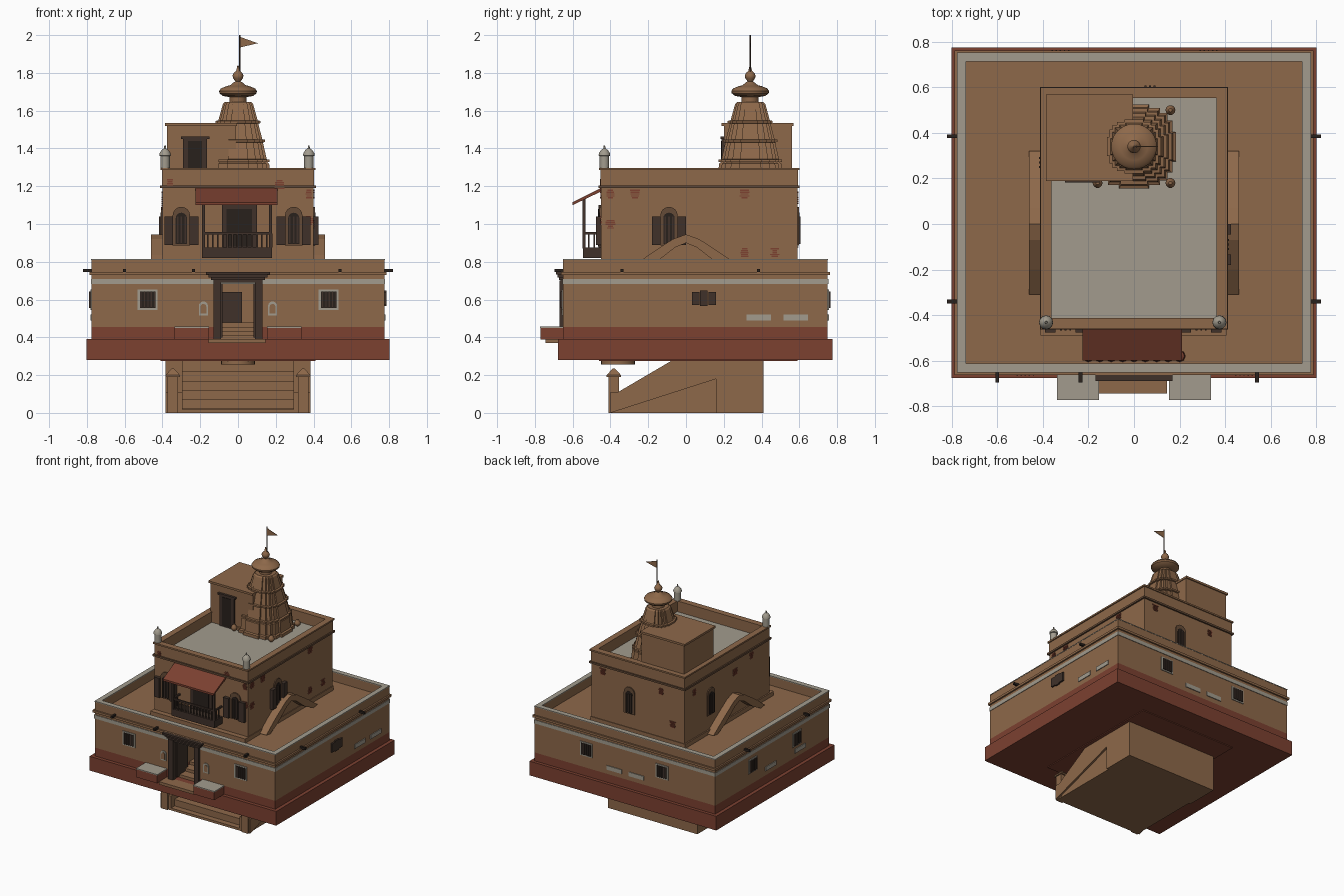
import bpy, bmesh, random
from math import pi, sin, cos, radians
from mathutils import Matrix, Vector

random.seed(4)
default = bpy.data.objects.get("Cube")
if default:
    bpy.data.objects.remove(default)


def material(name, *rgb):
    m = bpy.data.materials.new(name)
    m.use_nodes = True
    m.diffuse_color = (*rgb, 1)
    m.node_tree.nodes["Principled BSDF"].inputs["Base Color"].default_value = (*rgb, 1)
    return m


PLASTER = material("brown plaster", .27, .14, .068)
CLAY = material("red clay", .2, .052, .03)
STONE = material("grey lime stone", .36, .33, .27)
WOOD = material("dark wood", .05, .031, .023)
SHADE = material("dark recess", .022, .015, .012)
TRIM = material("dark brown trim", .13, .07, .038)
FLAT = Matrix.Identity(4)


def finish(name, bm, mat, matrix=FLAT, smooth=False):
    bmesh.ops.recalc_face_normals(bm, faces=bm.faces[:])
    mesh = bpy.data.meshes.new(name)
    bm.to_mesh(mesh)
    bm.free()
    mesh.materials.append(mat)
    ob = bpy.data.objects.new(name, mesh)
    ob.matrix_world = matrix
    bpy.context.collection.objects.link(ob)
    if smooth:
        bpy.ops.object.select_all(action='DESELECT')
        ob.select_set(True)
        bpy.context.view_layer.objects.active = ob
        bpy.ops.object.shade_smooth_by_angle(angle=radians(40))
    return ob


def boxes(name, mat, spans, matrix=FLAT):
    """Each span is x0, x1, y0, y1, z0, z1."""
    bm = bmesh.new()
    for x0, x1, y0, y1, z0, z1 in spans:
        scale = Matrix.Diagonal((x1 - x0, y1 - y0, z1 - z0, 1))
        move = Matrix.Translation(((x0 + x1) / 2, (y0 + y1) / 2, (z0 + z1) / 2))
        bmesh.ops.create_cube(bm, size=1, matrix=move @ scale)
    return finish(name, bm, mat, matrix)


def prism(name, mat, outline, depth0, depth1, matrix=FLAT):
    """Extrude an outline in the local x-z plane along y."""
    bm = bmesh.new()
    face = bm.faces.new([bm.verts.new((x, depth0, z)) for x, z in outline])
    new = bmesh.ops.extrude_face_region(bm, geom=[face])["geom"]
    bmesh.ops.translate(bm, verts=[v for v in new if isinstance(v, bmesh.types.BMVert)],
                        vec=(0, depth1 - depth0, 0))
    return finish(name, bm, mat, matrix)


def loft(name, mat, rings, centre, smooth=False):
    bm = bmesh.new()
    loops = [[bm.verts.new(p) for p in ring] for ring in rings]
    n = len(loops[0])
    for a, b in zip(loops, loops[1:]):
        for i in range(n):
            bm.faces.new((a[i], a[(i + 1) % n], b[(i + 1) % n], b[i]))
    bm.faces.new(loops[0])
    bm.faces.new(loops[-1])
    return finish(name, bm, mat, Matrix.Translation(centre), smooth)


def turned(name, mat, profile, centre, sides=16):
    turn = [2 * pi * i / sides for i in range(sides)]
    return loft(name, mat, [[(r * cos(a), r * sin(a), z) for a in turn] for r, z in profile], centre, True)


def ring_wall(name, mat, hx, hy, cy, t, z0, z1):
    return boxes(name, mat, [(-hx, hx, cy - hy, cy - hy + t, z0, z1), (-hx, hx, cy + hy - t, cy + hy, z0, z1),
                             (-hx, -hx + t, cy - hy + t, cy + hy - t, z0, z1),
                             (hx - t, hx, cy - hy + t, cy + hy - t, z0, z1)])


def wall_frame(side, hx, hy, cy):
    """Local frame on a wall: x along it, -y outward. Sides: front, right, back, left."""
    reach = hy if side % 2 == 0 else hx
    return Matrix.Translation((0, cy, 0)) @ Matrix.Rotation(side * pi / 2, 4, 'Z') @ Matrix.Translation((0, -reach, 0))


LOW = [wall_frame(s, .775, .7, .05) for s in range(4)]
HIGH = [wall_frame(s, .4, .52, .07) for s in range(4)]

# Stair block under the building
boxes("stair_block", PLASTER, [(-.385, .385, .16, .41, 0, .28)])
boxes("stair_steps", PLASTER, [(-.37, .37, -.4 + .056 * i, -.344 + .056 * i, 0, .018 + .018 * i) for i in range(10)])
boxes("upper_treads", PLASTER, [(-.3, .3, -.36 + .1 * i, .16, .02 + .05 * i, .07 + .05 * i) for i in range(4)])
side_on = Matrix.Rotation(pi / 2, 4, 'Z')
for s in (-1, 1):
    prism("stair_side_wall", PLASTER, [(-.4, 0), (-.4, .11), (-.36, .11), (-.07, .28), (.16, .28), (.16, .18)],
          s * .295, s * .385, side_on)
    boxes("stair_post", PLASTER, [(s * .345 - .028, s * .345 + .028, -.41, -.354, 0, .2)])
    loft("stair_post_cap", PLASTER, [[(x * r, y * r, z) for x, y in ((-1, -1), (1, -1), (1, 1), (-1, 1))]
                                     for r, z in ((.038, .19), (.038, .2), (.006, .235))], (s * .345, -.382, 0))
turned("half_round_step", PLASTER, [(.09, .255), (.09, .28)], (0, -.36, 0), 24)
boxes("underside_plate", CLAY, [(-.41, .41, -.46, .59, .274, .28)])

# Plinth and ground storey with a doorway
boxes("plinth", CLAY, [(-.802, .802, -.677, .775, .28, .39)])
for name, mat, z0, z1, grow in (("wall_foot", CLAY, .39, .455, 0), ("ground_wall", PLASTER, .455, .7, 0)):
    boxes(name, mat, [(-.775, -.095, -.65, .75, z0, z1), (.09, .775, -.65, .75, z0, z1),
                      (-.095, .09, -.2, .75, z0, z1)])
boxes("terrace_floor", PLASTER, [(-.775, .775, -.65, .75, .7, .742)])
ring_wall("lime_band", STONE, .779, .704, .05, .02, .682, .71)
ring_wall("terrace_ledge", PLASTER, .787, .712, .05, .04, .73, .747)
ring_wall("terrace_parapet", PLASTER, .775, .7, .05, .036, .742, .81)
ring_wall("parapet_coping", STONE, .777, .702, .05, .039, .81, .816)

# Doorway, inner steps and benches
boxes("inner_steps", PLASTER, [(-.095, .09, -.6 + .07 * i, -.2, .39 + .022 * i, .412 + .022 * i) for i in range(4)])
boxes("inner_door", WOOD, [(-.085, .02, -.21, -.2, .47, .64)])
boxes("door_frame", WOOD, [(s * .11 - .02, s * .11 + .02, -.67, -.63, .39, .7) for s in (-1, 1)]
      + [(-.13 - .013 * i, .13 + .013 * i, -.665 - .008 * i, -.63, .69 + .014 * i, .704 + .014 * i) for i in range(4)])
boxes("door_leaves", WOOD, [(s * .088 - .007, s * .088 + .007, -.63, -.5, .4, .69) for s in (-1, 1)])
boxes("door_step", PLASTER, [(-.155, .145, -.745, -.65, .37, .392)])
for s in (-1, 1):
    x = s * .245
    boxes("bench", CLAY, [(x - .09, x + .09, -.77, -.65, .388, .452)])
    boxes("bench_top", STONE, [(x - .092, x + .092, -.772, -.65, .45, .457)])


def arch(half, z0, spring, x=0):
    return [(x - half, z0), (x + half, z0)] + [
        (x + half * cos(pi * i / 8), spring + half * sin(pi * i / 8)) for i in range(9)]


# Small barred windows, niches, lime panels and spouts on the ground storey
def barred_window(x, frame):
    boxes("window_surround", STONE, [(x - .053, x + .053, -.006, .01, .545, .652)], frame)
    boxes("window_opening", SHADE, [(x - .04, x + .04, -.009, .01, .555, .642)], frame)
    boxes("window_bars", WOOD, [(x - .036 + .018 * i, x - .03 + .018 * i, -.014, 0, .555, .642) for i in range(5)], frame)


for side, spots in enumerate(((-.48, .48), (), (-.33, .32), (-.24, .3))):
    for x in spots:
        barred_window(x, LOW[side])
boxes("shuttered_vent", WOOD, [(.045 + k * .043 - .02, .045 + k * .043 + .02, -.012, .01, .572 - h, .64 + h)
                               for k, h in ((-1, 0), (0, .007), (1, 0))], LOW[1])
for side, spots in enumerate(((), (.335, .53), (-.09, .1), (-.02, .34))):
    boxes("lime_panels", STONE, [(x - .065, x + .065, -.006, .01, .49, .522) for x in spots], LOW[side])
for x in (-.183, .183):
    prism("niche_surround", STONE, arch(.024, .515, .566, x), -.006, .01, LOW[0])
    prism("niche", PLASTER, arch(.015, .525, .562, x), -.009, .01, LOW[0])
for side, spots in enumerate(((-.6, -.235, .54), (-.39, .335), (), (-.335, .39))):
    boxes("rain_spouts", SHADE, [(x - .008, x + .008, -.045, .01, .745, .762) for x in spots], LOW[side])

# Upper storey and flat roof
boxes("upper_footing", PLASTER, [(-.41, .405, -.49, .595, .74, .775)])
boxes("upper_wall", PLASTER, [(-.4, .4, -.45, .59, .742, 1.2)])
boxes("roof_floor", STONE, [(-.38, .38, -.43, .57, 1.2, 1.212)])
ring_wall("roof_ledge", TRIM, .412, .532, .07, .04, 1.19, 1.204)
ring_wall("roof_parapet", PLASTER, .402, .522, .07, .036, 1.2, 1.288)
ring_wall("roof_coping", PLASTER, .41, .53, .07, .047, 1.285, 1.297)


def arched_window(x, frame, shutters=True):
    prism("arch_surround", TRIM, arch(.046, .885, 1.045, x), -.008, .01, frame)
    prism("arch_opening", SHADE, arch(.03, .895, 1.03, x), -.011, .01, frame)
    boxes("arch_bars", WOOD, [(x + k * .02 - .004, x + k * .02 + .004, -.017, 0, .895, 1.04) for k in (-1, 0, 1)], frame)
    if shutters:
        boxes("shutters", WOOD, [(x + s * .067 - .023, x + s * .067 + .023, -.026, 0, .888, 1.04) for s in (-1, 1)], frame)


arched_window(-.3, HIGH[0])
arched_window(.295, HIGH[0])
arched_window(-.16, HIGH[1])
arched_window(-.07, HIGH[2], False)
arched_window(-.2, HIGH[3], False)

# Patches of bare brick on the upper walls
for side, spots in enumerate((((.375, 1.16), (.375, 1.02), (-.36, 1.215), (.22, 1.21)),
                              ((-.34, 1.16), (-.47, 1.16), (-.47, 1), (.24, 1.16), (.24, .85), (.4, .85)),
                              ((-.3, 1.15), (.2, 1.13), (.3, .9)), ((.3, 1.15), (-.4, 1.13), (.1, 1.1)))):
    bricks = []
    for x, z in spots:
        for row in range(5):
            w = random.uniform(.012, .027)
            bricks.append((x - w, x + w, -.005, .005, z + .01 * row - .025, z + .01 * row - .018))
    boxes("bare_bricks", CLAY, bricks, HIGH[side])

# Sloping side buttresses shaped like a low gable
ridge = [(-.31, .75), (-.2, .835), (-.07, .92), (0, .945), (.07, .92), (.2, .835), (.32, .75)]
under = [(x * .84, max(z - .045, .742)) for x, z in reversed(ridge)]
for s in (-1, 1):
    prism("side_buttress", PLASTER, ridge + under, s * .395, s * .46, side_on)

# Balcony
boxes("balcony_floor", WOOD, [(-.19, .18, -.545, -.45, .82, .875)])
boxes("balcony_rails", WOOD, [(-.19, .18, -.545, -.533, .945, .957)]
      + [(x - .006, x + .006, -.545, -.45, .945, .957) for x in (-.184, .174)])
boxes("balcony_balusters", WOOD, [(-.19 + .026 * i, -.181 + .026 * i, -.543, -.535, .875, .95) for i in range(15)]
      + [(x - .004, x + .004, y, y + .008, .875, .95) for x in (-.184, .174) for y in (-.52, -.49)])
boxes("balcony_posts", WOOD, [(x - .008, x + .008, -.547, -.531, .87, 1.14) for x in (-.182, .172)]
      + [(-.19, .18, -.547, -.531, 1.115, 1.132)])
boxes("balcony_door", WOOD, [(-.085, .1, -.462, -.44, .875, 1.1)])
boxes("balcony_door_panel", SHADE, [(-.06, .075, -.466, -.44, .88, 1.08)])
prism("balcony_roof", CLAY, [(-.6, 1.1), (-.6, 1.115), (-.45, 1.19), (-.45, 1.172)], .225, -.21, side_on)
for i in range(9):
    turned("edge_tile", CLAY, [(.026, .742), (.022, .765), (.006, .775)], (-.2 + .05 * i, -.58, 0), 8)

# Roof corner finials
for x in (-.386, .375):
    turned("corner_finial", STONE, [(.025, 1.29), (.025, 1.36), (.031, 1.362), (.029, 1.375), (.018, 1.392),
                                    (.006, 1.4), (.004, 1.415)], (x, -.432, 0), 12)

# Roof room
boxes("roof_room", PLASTER, [(-.375, -.01, .2, .56, 1.2, 1.52)])
boxes("roof_room_slab", PLASTER, [(-.386, -.005, .188, .568, 1.518, 1.534)])
boxes("roof_room_door_frame", WOOD, [(-.29, -.165, .188, .21, 1.212, 1.455), (-.303, -.152, .182, .21, 1.45, 1.464)])
boxes("roof_room_door", SHADE, [(-.265, -.19, .184, .21, 1.22, 1.44)])

# Tapering tower with a stepped plan
corner = [(1, -.35), (1, .35), (.91, .35), (.91, .62), (.8, .62), (.8, .8), (.62, .8), (.62, .91), (.35, .91)]
plan = [Matrix.Rotation(q * pi / 2, 2) @ Vector(p) for q in range(4) for p in corner]
levels = [(.185, 1.21), (.185, 1.235), (.172, 1.24), (.165, 1.32)]
for r, z in ((.155, 1.335), (.132, 1.44), (.107, 1.54)):
    levels += [(r, z - .008), (r + .012, z - .006), (r + .012, z + .006), (r - .003, z + .008)]
levels += [(.08, 1.635), (.07, 1.645)]
loft("tower", PLASTER, [[(p.x * r, p.y * r, z) for p in plan] for r, z in levels], (0, .34, 0))
for x in (-.16, .16):
    for y in (.18, .5):
        turned("tower_foot_ball", PLASTER, [(.01, 1.21), (.022, 1.225), (.022, 1.24), (.008, 1.26)], (x, y, 0), 10)

# Ribbed disc, pot finial and flag
crown = [(.045, 1.64), (.045, 1.672), (.08, 1.678), (.098, 1.692), (.1, 1.704), (.09, 1.718), (.06, 1.73),
         (.04, 1.735), (.025, 1.748), (.014, 1.755), (.026, 1.772), (.029, 1.785), (.022, 1.8), (.01, 1.81), (.003, 1.84)]
turned("crown_finial", PLASTER, crown, (0, .34, 0), 28)
turned("flag_pole", WOOD, [(.004, 1.8), (.004, 2)], (.01, .34, 0), 8)
prism("flag", PLASTER, [(.012, 1.99), (.105, 1.957), (.012, 1.935)], .338, .342)
